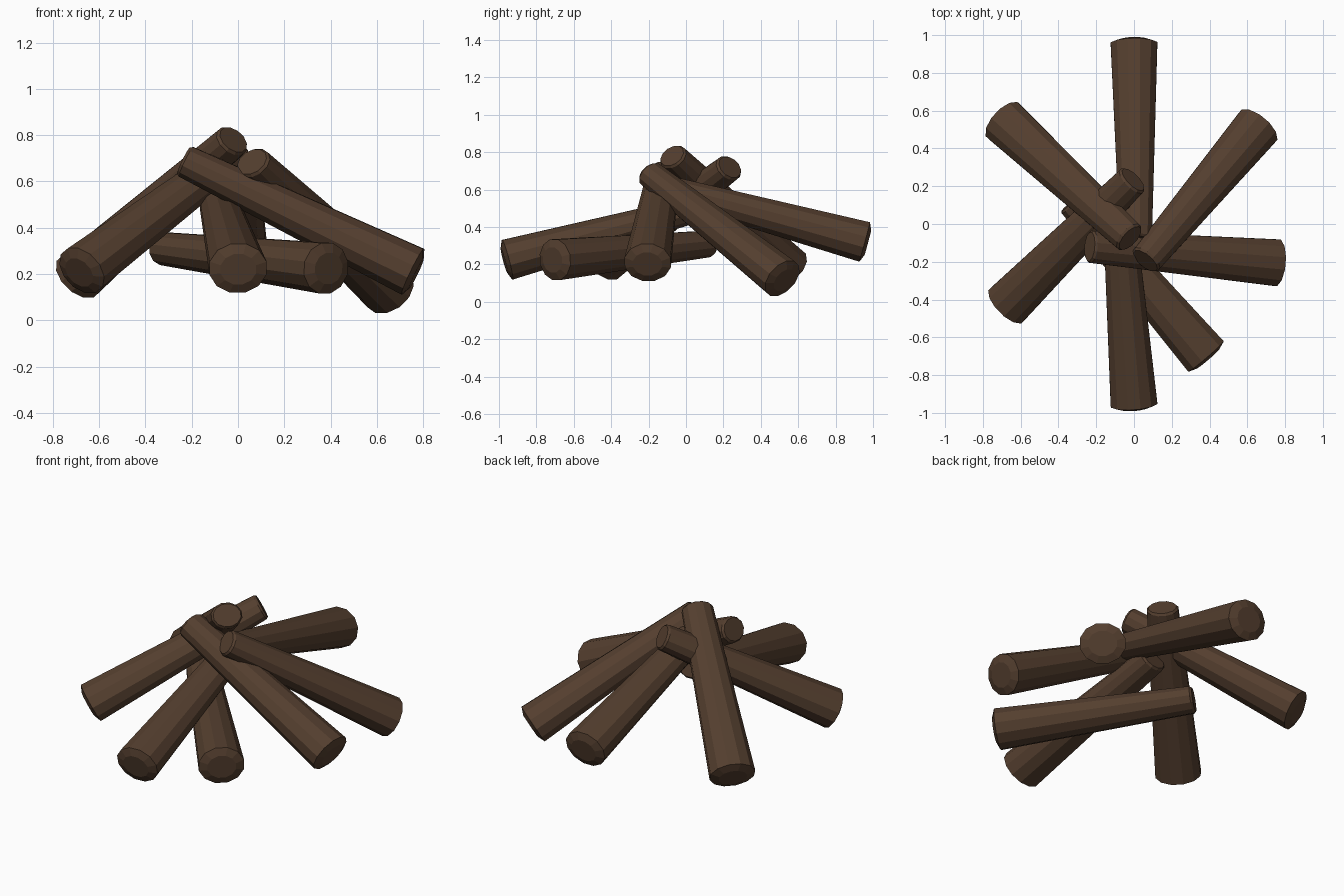
import bpy, bmesh, math
from mathutils import Vector

if "Cube" in bpy.data.objects:
    bpy.data.objects.remove(bpy.data.objects["Cube"])

SIDES = 12
bark = bpy.data.materials.new("dark brown bark")
bark.diffuse_color = (0.089, 0.049, 0.028, 1)
bark.use_nodes = True
bark.node_tree.nodes["Principled BSDF"].inputs["Base Color"].default_value = bark.diffuse_color

# Cross-sections along a log: (position along axis, distance past it, radius x, radius z)
RINGS = [(0, 0.000, 0.078, 0.064), (0, 0.012, 0.088, 0.073),
         (1, 0.000, 0.128, 0.113), (1, 0.018, 0.080, 0.070)]


def log(name, inner, outer):
    """Tapered oval log from its thin raised end to its thick domed foot."""
    a, b = Vector(inner), Vector(outer)
    axis = (b - a).normalized()
    side = axis.cross(Vector((0, 0, 1))).normalized()
    up = side.cross(axis)
    bm = bmesh.new()
    rings = []
    for t, d, rx, rz in RINGS:
        c = a.lerp(b, t) + axis * d
        rings.append([bm.verts.new(c + side * rx * math.cos(w) + up * rz * math.sin(w))
                      for w in (2 * math.pi * (i + 0.5) / SIDES for i in range(SIDES))])
    for r, s in zip(rings, rings[1:]):
        for i in range(SIDES):
            j = (i + 1) % SIDES
            bm.faces.new((r[i], r[j], s[j], s[i]))
    bm.faces.new(rings[0])
    bm.faces.new(rings[-1])
    bmesh.ops.recalc_face_normals(bm, faces=bm.faces)
    me = bpy.data.meshes.new(name)
    bm.to_mesh(me)
    bm.free()
    me.materials.append(bark)
    bpy.context.collection.objects.link(bpy.data.objects.new(name, me))


# Logs leaning together, named by where the foot rests
log("log_back", (0.01, -0.08, 0.60), (0.0, 0.955, 0.32))
log("log_front", (-0.08, 0.07, 0.50), (0.0, -0.955, 0.225))
log("log_right", (-0.235, -0.12, 0.69), (0.755, -0.205, 0.21))
log("log_back_right", (0.06, -0.195, 0.685), (0.655, 0.515, 0.125))
log("log_back_left", (-0.02, -0.075, 0.78), (-0.69, 0.545, 0.19))
log("log_front_left", (-0.005, 0.235, 0.72), (-0.675, -0.43, 0.215))
log("log_front_right", (-0.325, 0.12, 0.31), (0.38, -0.70, 0.225))
